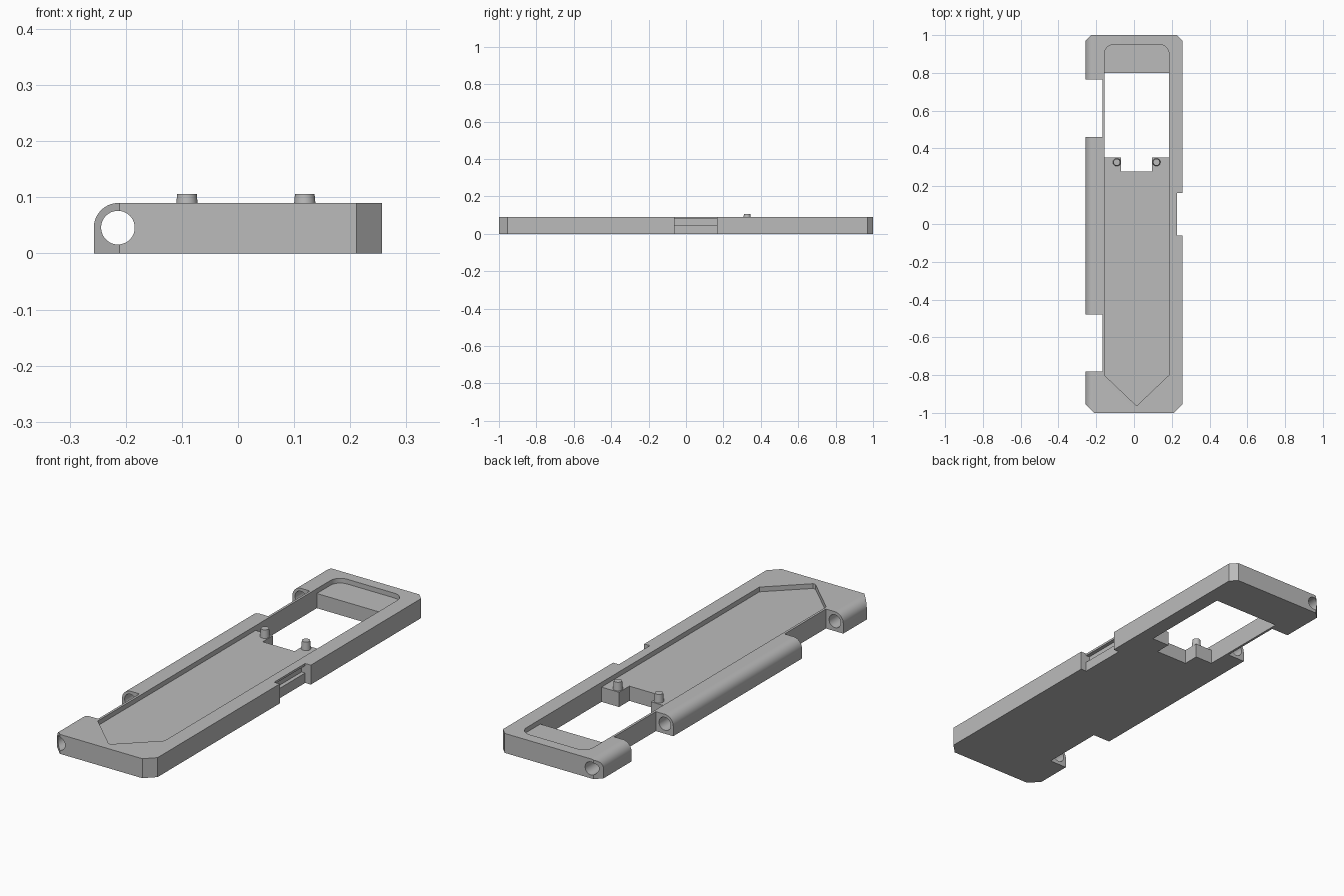
import bpy, bmesh, math
from mathutils import Vector

cube = bpy.data.objects.get("Cube")
if cube:
    bpy.data.objects.remove(cube, do_unlink=True)

grey = bpy.data.materials.new("plain_grey")
grey.use_nodes = True
colour = (0.5, 0.5, 0.5, 1)
grey.diffuse_color = colour
grey.node_tree.nodes["Principled BSDF"].inputs["Base Color"].default_value = colour

H, W = 0.09, 0.257            # body height and half width
FLOOR = 0.068                 # recess floor height
L, R = -0.157, 0.185          # recess sides
ROD = Vector((-0.214, 0.046))  # hinge rod axis in x, z


def arc(cx, cy, r, a0, a1, n=10):
    return [(cx + r * math.cos(math.radians(a0 + (a1 - a0) * i / n)),
             cy + r * math.sin(math.radians(a0 + (a1 - a0) * i / n))) for i in range(n + 1)]


def rect(x0, x1, y0, y1):
    return [(x0, y0), (x1, y0), (x1, y1), (x0, y1)]


def prism(name, points, lo, hi, along_y=False):
    """Extrude a profile along z, or an x-z profile along y."""
    bm = bmesh.new()
    place = (lambda a, b: (a, lo, b)) if along_y else (lambda a, b: (a, b, lo))
    face = bm.faces.new([bm.verts.new(place(a, b)) for a, b in points])
    out = bmesh.ops.extrude_face_region(bm, geom=[face])
    move = (0, hi - lo, 0) if along_y else (0, 0, hi - lo)
    bmesh.ops.translate(bm, vec=move, verts=[v for v in out["geom"] if isinstance(v, bmesh.types.BMVert)])
    bmesh.ops.recalc_face_normals(bm, faces=bm.faces)
    mesh = bpy.data.meshes.new(name)
    bm.to_mesh(mesh)
    bm.free()
    obj = bpy.data.objects.new(name, mesh)
    bpy.context.collection.objects.link(obj)
    mesh.materials.append(grey)
    return obj


def cut(target, tool, operation="DIFFERENCE"):
    tool.hide_render = True
    mod = target.modifiers.new("cut", "BOOLEAN")
    mod.operation, mod.solver, mod.object = operation, "EXACT", tool
    bpy.context.view_layer.objects.active = target
    bpy.ops.object.modifier_apply(modifier=mod.name)
    bpy.data.objects.remove(tool, do_unlink=True)


def smooth(obj):
    bpy.ops.object.select_all(action="DESELECT")
    obj.select_set(True)
    bpy.context.view_layer.objects.active = obj
    bpy.ops.object.shade_smooth_by_angle(angle=math.radians(25))


# Body: rounded upper left edge, chamfered corners
section = [(-W, 0), (W, 0), (W, H)] + arc(-W + 0.044, H - 0.044, 0.044, 90, 180)
body = prism("body", section, -1, 1, along_y=True)
f, b = 0.046, 0.03
outline = [(-W + f, -1), (W - f, -1), (W, -1 + f), (W, 1 - b), (W - b, 1),
           (-W + b, 1), (-W, 1 - b), (-W, -1 + f)]
cut(body, prism("outline", outline, -0.1, 0.2), "INTERSECT")

# Shallow recess with pointed front and rounded back corners
recess = ([(L, -0.8), (0.008, -0.957), (0.02, -0.957), (R, -0.8)]
          + arc(R - 0.05, 0.9, 0.05, 0, 90, 8) + arc(L + 0.05, 0.9, 0.05, 90, 180, 8))
cut(body, prism("recess_cutter", recess, FLOOR, 0.2))

# Window with a step between the two peg tabs
window = [(L, 0.353), (-0.068, 0.353), (-0.068, 0.278), (0.095, 0.278),
          (0.095, 0.353), (R, 0.353), (R, 0.8), (L, 0.8)]
cut(body, prism("window_cutter", window, -0.1, 0.2))

# Hinge gaps on the right side of the body, and the rod hole
for y0, y1 in ((-0.782, -0.48), (0.46, 0.765)):
    cut(body, prism("gap_cutter", rect(-0.4, -0.168, y0, y1), -0.1, 0.2))
cut(body, prism("rod_cutter", arc(ROD.x, ROD.y, 0.03, 0, 360, 40)[:-1], -1.1, 1.1, along_y=True))

# Side notch with an undercut groove
cut(body, prism("notch_cutter", rect(0.228, 0.4, -0.062, 0.165), -0.1, 0.2))
cut(body, prism("groove_cutter", rect(0.21, 0.24, 0.046, 0.08), -0.062, 0.165, along_y=True))
smooth(body)

# Tapered locating pegs
for side, x in (("right", -0.091), ("left", 0.119)):
    bpy.ops.mesh.primitive_cone_add(vertices=32, radius1=0.021, radius2=0.0175, depth=0.041,
                                    location=(x, 0.327, 0.0855))
    peg = bpy.context.object
    peg.name = side + "_peg"
    peg.data.materials.append(grey)
    smooth(peg)
